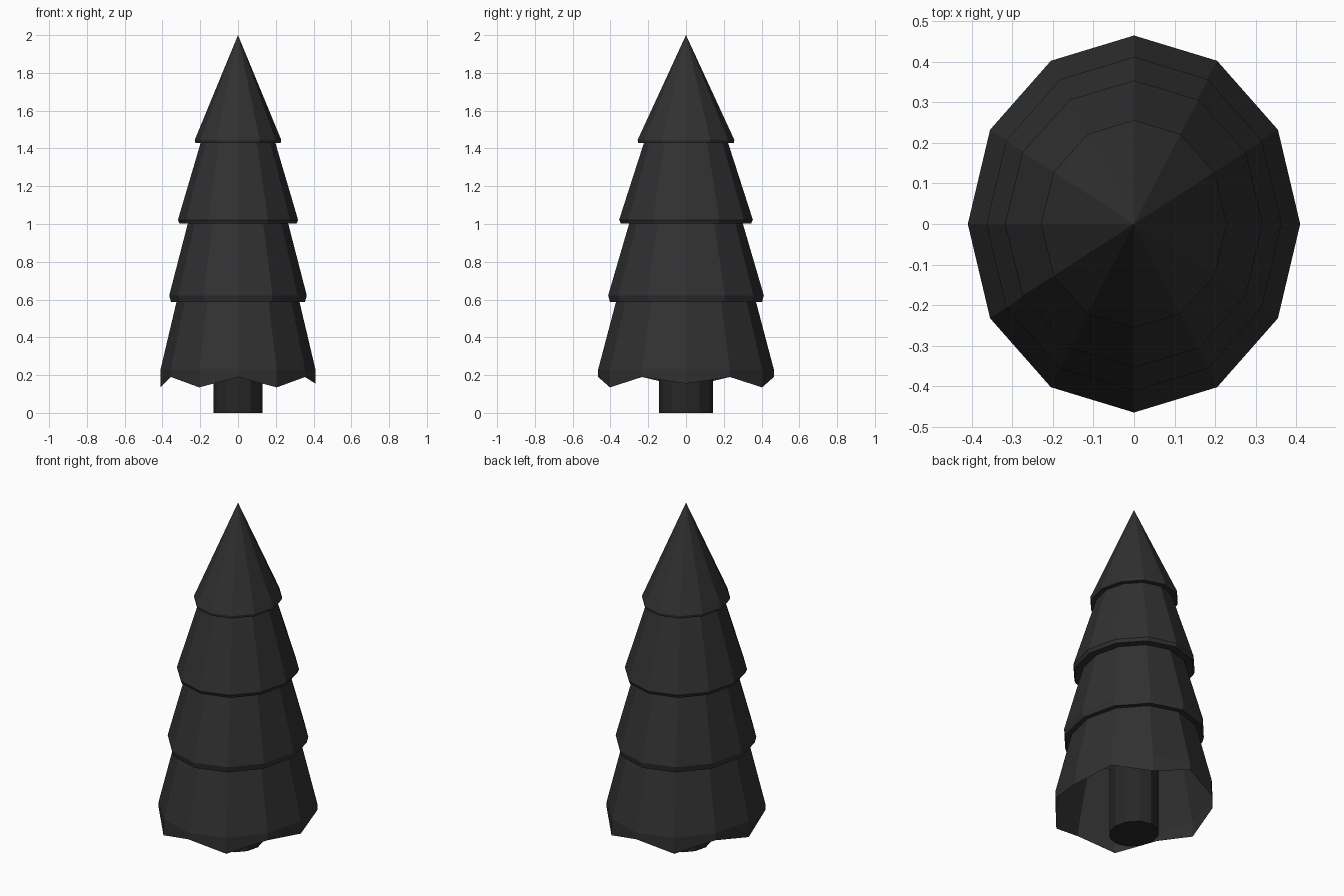
import bpy, bmesh
from math import cos, sin, pi

if "Cube" in bpy.data.objects:
    bpy.data.objects.remove(bpy.data.objects["Cube"])

SIDES = 12


def material(name, v):
    m = bpy.data.materials.new(name)
    m.diffuse_color = (v, v, v, 1)
    m.use_nodes = True
    m.node_tree.nodes["Principled BSDF"].inputs["Base Color"].default_value = m.diffuse_color
    return m


def ring(bm, rx, ry, z):
    """Elliptical ring; z is a number or a function of the vertex index."""
    return [bm.verts.new((rx * cos(2 * pi * k / SIDES), ry * sin(2 * pi * k / SIDES),
                          z(k) if callable(z) else z)) for k in range(SIDES)]


def loft(bm, rings):
    for a, b in zip(rings, rings[1:]):
        for k in range(SIDES):
            n = (k + 1) % SIDES
            bm.faces.new((a[k], a[n], b[n], b[k]))


def finish(bm, name, mat):
    bmesh.ops.recalc_face_normals(bm, faces=bm.faces)
    me = bpy.data.meshes.new(name)
    bm.to_mesh(me)
    bm.free()
    me.materials.append(mat)
    bpy.context.collection.objects.link(bpy.data.objects.new(name, me))


def zigzag(k):
    # jagged bottom hem, with one shorter point on the right
    return 0.155 if k == 0 else (0.135 if k % 2 == 0 else 0.19)


# Foliage: one stepped shell, open below, rising to a point
bm = bmesh.new()
profile = [
    (0.41, 0.465, zigzag), (0.41, 0.465, 0.23), (0.325, 0.37, 0.59),
    (0.355, 0.403, 0.588), (0.364, 0.412, 0.622), (0.265, 0.30, 1.005),
    (0.31, 0.345, 1.003), (0.318, 0.354, 1.022), (0.197, 0.222, 1.432),
    (0.226, 0.253, 1.43), (0.229, 0.256, 1.445),
]
rings = [ring(bm, *p) for p in profile]
loft(bm, rings)
tip = bm.verts.new((0, 0, 2))
for k in range(SIDES):
    bm.faces.new((rings[-1][k], rings[-1][(k + 1) % SIDES], tip))
finish(bm, "foliage", material("foliage_dark", 0.03))

# Trunk: short column rising inside the hollow foliage
bm = bmesh.new()
rings = [ring(bm, 0.13, 0.143, z) for z in (0, 0.6)]
loft(bm, rings)
for r in rings:
    bm.faces.new(r)
finish(bm, "trunk", material("trunk_dark", 0.02))
